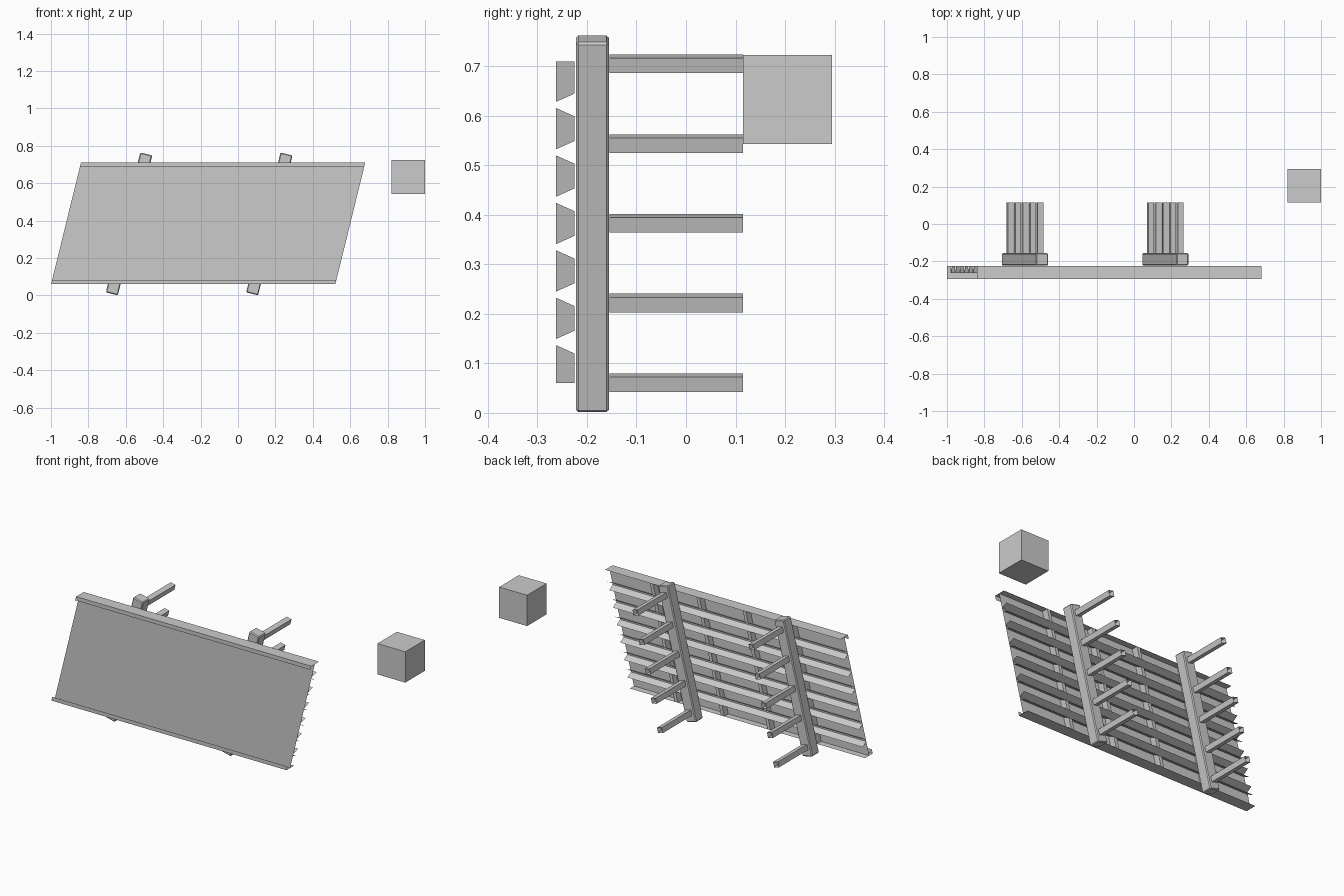
import bpy
import bmesh
from math import atan
from mathutils import Matrix, Vector

cube = bpy.data.objects.get("Cube")
if cube:
    bpy.data.objects.remove(cube, do_unlink=True)

LEAN = 0.246                      # sideways lean per unit of height
MID = 0.383                       # height about which everything leans
LEFT, RIGHT = -0.92, 0.6          # panel ends at mid height
BOTTOM, TOP = 0.06, 0.71
FRONT, SHEET, BACK = -0.295, -0.263, -0.225
RAILS = [0.143 + 0.0958 * i for i in range(6)]


def lean(u, y, z):
    return Vector((u + (z - MID) * LEAN, y, z))


def finish(name, bm):
    bmesh.ops.recalc_face_normals(bm, faces=bm.faces)
    mesh = bpy.data.meshes.new(name)
    bm.to_mesh(mesh)
    bm.free()
    obj = bpy.data.objects.new(name, mesh)
    bpy.context.collection.objects.link(obj)
    return obj


def sheet_strip(name, profile):
    """Run an open (y, z) profile along the leaning panel."""
    bm = bmesh.new()
    ends = [[bm.verts.new(lean(u, y, z)) for y, z in profile] for u in (LEFT, RIGHT)]
    for i in range(len(profile) - 1):
        bm.faces.new((ends[0][i], ends[0][i + 1], ends[1][i + 1], ends[1][i]))
    return finish(name, bm)


def prism(name, profile, u, width):
    """Closed (y, z) profile given a small width across the panel."""
    bm = bmesh.new()
    face = bm.faces.new([bm.verts.new(lean(u - width / 2, y, z)) for y, z in profile])
    new = bmesh.ops.extrude_face_region(bm, geom=[face])["geom"]
    verts = [v for v in new if isinstance(v, bmesh.types.BMVert)]
    bmesh.ops.translate(bm, vec=(width, 0, 0), verts=verts)
    return finish(name, bm)


def box(name, centre, size, tilt=0.0, bevel=0.0, hollow_end=False):
    bm = bmesh.new()
    bmesh.ops.create_cube(bm, size=1)
    bmesh.ops.scale(bm, vec=size, verts=bm.verts)
    if bevel:
        bmesh.ops.bevel(bm, geom=bm.edges[:], offset=bevel, segments=1, affect='EDGES')
    if hollow_end:
        end = max(bm.faces, key=lambda f: f.calc_center_median().y)
        bmesh.ops.inset_region(bm, faces=[end], thickness=0.004)
        bmesh.ops.translate(bm, vec=(0, -0.03, 0), verts=end.verts)
    bm.transform(Matrix.Translation(centre) @ Matrix.Rotation(tilt, 4, 'Y'))
    return finish(name, bm)


# Front sheet with returned lips along its top and bottom edges
sheet_strip("front_sheet", [(SHEET, BOTTOM), (SHEET, TOP)])
for name, edge, inward in (("top_lip", TOP, -1), ("bottom_lip", BOTTOM, 1)):
    sheet_strip(name, [(BACK, edge), (FRONT, edge), (FRONT, edge + inward * 0.023)])

# Flared stiffening rails on the back of the sheet
for i, z in enumerate(RAILS):
    for side in (-1, 1):
        sheet_strip(f"rail_{i}_{'upper' if side > 0 else 'lower'}",
                    [(SHEET, z + side * 0.006), (BACK, z + side * 0.023)])

# Small gussets between neighbouring rails
levels = [BOTTOM] + RAILS + [TOP]
for row, (low, high) in enumerate(zip(levels, levels[1:])):
    low_gap = 0.0 if low == BOTTOM else 1.0
    high_gap = 0.0 if high == TOP else 1.0
    shape = [(SHEET, low + 0.006 * low_gap), (BACK, low + 0.023 * low_gap),
             (BACK, high - 0.023 * high_gap), (SHEET, high - 0.006 * high_gap)]
    for k in range(-2, 2):
        prism(f"gusset_{row}_{k + 2}", shape, 0.3 * k, 0.02)

# Leaning posts, each carrying five arms
angle = atan(LEAN)
for side, u in (("right", -0.5825), ("left", 0.1675)):
    box(f"{side}_post", (u, -0.189, MID - 0.001), (0.066, 0.066, 0.77), angle, 0.005)
    for i in range(5):
        z = MID + (i - 2) * 0.161
        box(f"{side}_arm_{i}", lean(u, -0.02, z), (0.031, 0.27, 0.031),
            angle, hollow_end=True)

# Loose block beside the panel
box("loose_block", (0.91, 0.205, 0.633), (0.18, 0.18, 0.18))
